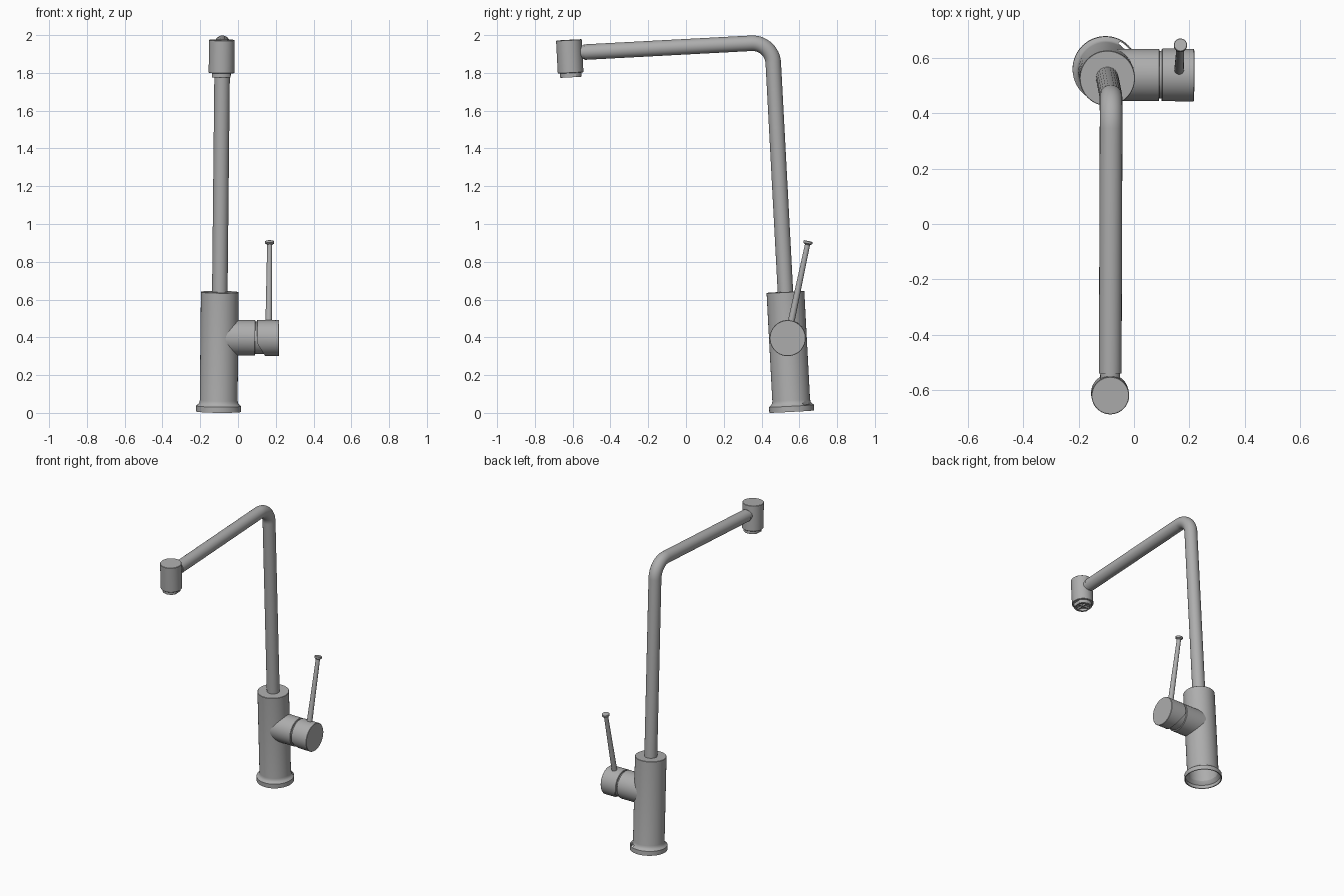
import bpy, bmesh, math
from mathutils import Matrix, Vector, Euler

cube = bpy.data.objects.get("Cube")
if cube:
    bpy.data.objects.remove(cube, do_unlink=True)

# One brushed metal colour
metal = bpy.data.materials.new("grey metal")
metal.use_nodes = True
grey = (0.42, 0.42, 0.42, 1)
metal.diffuse_color = grey
metal.node_tree.nodes["Principled BSDF"].inputs["Base Color"].default_value = grey

# The whole tap leans slightly; parts are built upright and then placed
PLACE = (Matrix.Translation((-0.103, 0.56, 0.0065))
         @ Euler((0.053, 0.0107, -0.003)).to_matrix().to_4x4())
parts = []


def add(name, bm, local):
    mesh = bpy.data.meshes.new(name)
    bm.to_mesh(mesh)
    bm.free()
    ob = bpy.data.objects.new(name, mesh)
    bpy.context.collection.objects.link(ob)
    ob.matrix_world = PLACE @ local
    mesh.materials.append(metal)
    parts.append(ob)
    return ob


def lathe(name, profile, local=Matrix(), segs=64):
    """Revolve (radius, height) points around the local z axis."""
    bm = bmesh.new()
    vs = [bm.verts.new((r, 0, z)) for r, z in profile]
    es = [bm.edges.new(p) for p in zip(vs, vs[1:])]
    bmesh.ops.spin(bm, geom=vs + es, cent=(0, 0, 0), axis=(0, 0, 1),
                   angle=2 * math.pi, steps=segs)
    bmesh.ops.remove_doubles(bm, verts=bm.verts[:], dist=1e-5)
    bmesh.ops.recalc_face_normals(bm, faces=bm.faces[:])
    return add(name, bm, local)


def cylinder(name, r, z0, z1, local=Matrix(), bevel=0.002):
    return lathe(name, [(0, z0), (r - bevel, z0), (r, z0 + bevel),
                        (r, z1 - bevel), (r - bevel, z1), (0, z1)], local)


def box(name, size, local):
    bm = bmesh.new()
    bmesh.ops.create_cube(bm, size=1)
    bmesh.ops.scale(bm, vec=size, verts=bm.verts[:])
    return add(name, bm, local)


def cut(ob, operation, size, local):
    """Boolean with a temporary box."""
    cutter = box("cutter", size, local)
    parts.remove(cutter)
    cutter.hide_render = True
    bpy.context.view_layer.update()
    mod = ob.modifiers.new("cut", 'BOOLEAN')
    mod.operation, mod.object, mod.solver = operation, cutter, 'EXACT'
    bpy.context.view_layer.objects.active = ob
    bpy.ops.object.modifier_apply(modifier=mod.name)
    bpy.data.objects.remove(cutter, do_unlink=True)


T = Matrix.Translation

# Hollow body with a flared foot
body = lathe("body", [
    (0, 0.635), (0.098, 0.635), (0.1, 0.633), (0.1, 0.06), (0.102, 0.049),
    (0.107, 0.04), (0.115, 0.034), (0.119, 0.03), (0.119, 0), (0.113, 0),
    (0.112, 0.022), (0.103, 0.03), (0.094, 0.045), (0.094, 0.6), (0, 0.6)])
# Drain slot at the back of the foot
cut(body, 'DIFFERENCE', (0.014, 0.055, 0.05),
    Matrix.Rotation(math.radians(49), 4, 'Z') @ T((0.108, 0, 0.034)))

# Bent spout pipe: riser, bend, long arm
R, TOP = 0.11, 1.959
points = [(0, 0, 0.61)]
for i in range(17):
    a = math.pi / 2 * i / 16
    points.append((0, -R + R * math.cos(a), TOP - R + R * math.sin(a)))
points.append((0, -0.997, TOP))
curve = bpy.data.curves.new("spout", 'CURVE')
curve.dimensions = '3D'
curve.bevel_depth, curve.bevel_resolution = 0.041, 10
curve.use_fill_caps = True
line = curve.splines.new('POLY')
line.points.add(len(points) - 1)
for p, co in zip(line.points, points):
    p.co = (*co, 1)
curve.materials.append(metal)
spout = bpy.data.objects.new("spout", curve)
bpy.context.collection.objects.link(spout)
spout.matrix_world = PLACE
bpy.ops.object.select_all(action='DESELECT')
bpy.context.view_layer.objects.active = spout
spout.select_set(True)
bpy.ops.object.convert(target='MESH')
parts.append(bpy.context.view_layer.objects.active)

# Spout head with its neck
HEAD = T((0, -1.074, 0))
cylinder("spout_neck", 0.036, 0.98, 1.05, T((0, 0, TOP)) @ Matrix.Rotation(math.pi / 2, 4, 'X'))
cylinder("spout_head", 0.068, 1.853, 2.028, HEAD)

# Nozzle ring with two wrench flats, and a recessed aerator
nozzle = lathe("nozzle", [(0, 1.86), (0.057, 1.86), (0.057, 1.833), (0.055, 1.83),
                          (0.043, 1.83), (0.043, 1.846), (0, 1.846)], HEAD)
cut(nozzle, 'INTERSECT', (0.098, 0.2, 0.2), HEAD @ T((0, 0, 1.84)))
for i in range(2):
    box("aerator_bar", (0.084, 0.008, 0.014),
        HEAD @ T((0, 0, 1.841)) @ Matrix.Rotation(i * math.pi / 2, 4, 'Z'))

# Side valve: fixed sleeve, inner core and turning knob
VALVE = T((0, 0, 0.393))
SIDE = VALVE @ Matrix.Rotation(math.pi / 2, 4, 'Y')
cylinder("valve_sleeve", 0.094, 0.0, 0.19, SIDE)
cylinder("valve_core", 0.086, 0.15, 0.28, SIDE)
knob = cylinder("valve_knob", 0.095, 0.199, 0.316, SIDE)
# Slanted relief under the knob
n = Vector((-0.855, 0, -0.52))
cut(knob, 'DIFFERENCE', (0.3, 0.3, 0.3),
    VALVE @ T(Vector((0.2215, 0, -0.057)) + n * 0.15) @ Matrix.Rotation(-0.546, 4, 'Y'))

# Lever rod with a small flat cap
lathe("lever", [(0, 0.05), (0.018, 0.05), (0.0135, 0.505), (0.02, 0.51), (0.024, 0.512),
                (0.024, 0.523), (0.022, 0.525), (0, 0.525)],
      VALVE @ T((0.261, 0, 0)) @ Matrix.Rotation(math.radians(-15), 4, 'X'), 32)

# Smooth shading with crisp edges
bpy.ops.object.select_all(action='DESELECT')
for ob in parts:
    ob.select_set(True)
bpy.context.view_layer.objects.active = parts[0]
bpy.ops.object.shade_smooth_by_angle(angle=math.radians(30))
